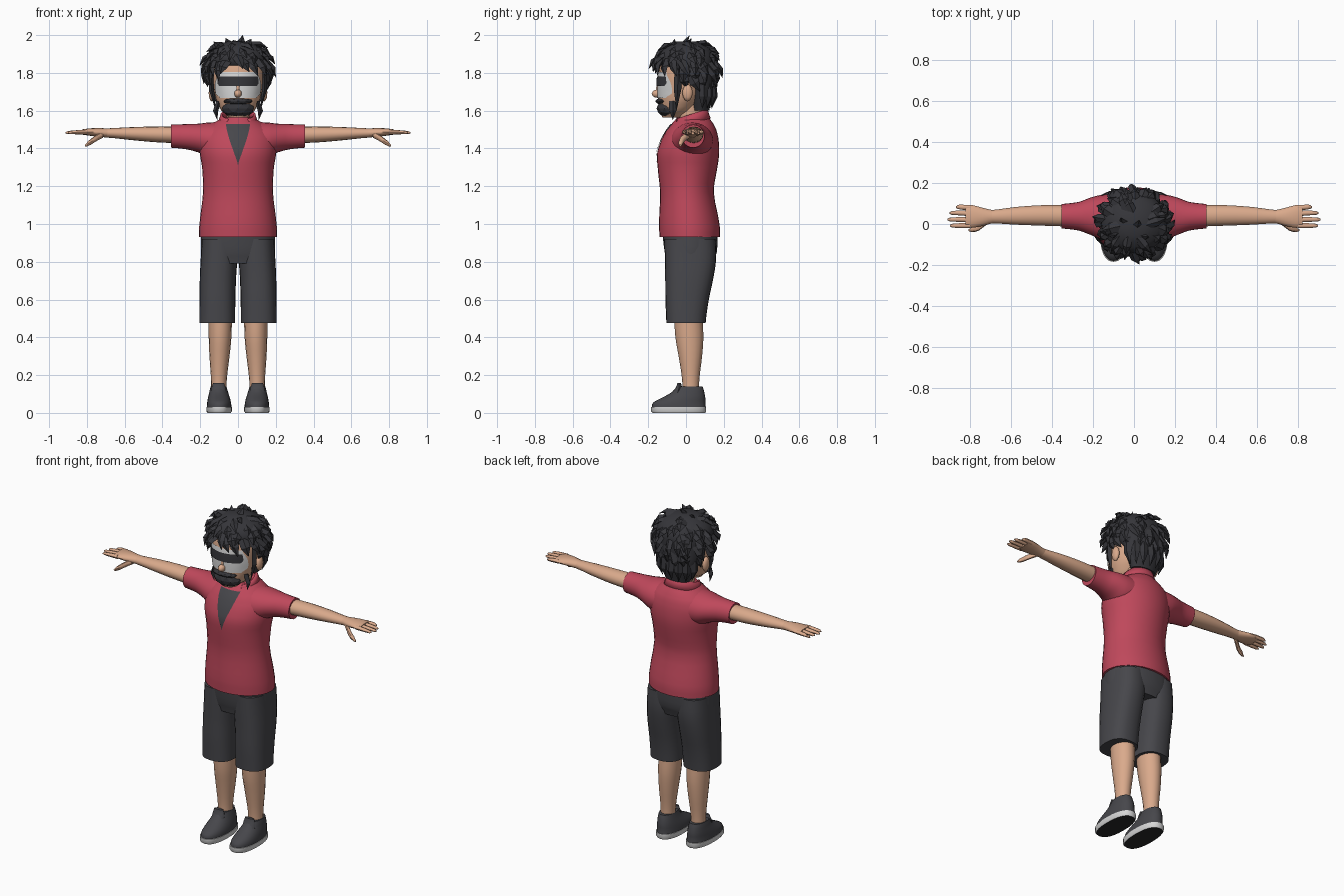
import bpy, bmesh, math, random
from mathutils import Vector

random.seed(4)


def material(name, *rgb):
    m = bpy.data.materials.new(name)
    m.diffuse_color = (*rgb, 1)
    return m


SKIN = material("skin", 0.70, 0.40, 0.26)
RED = material("red_cloth", 0.52, 0.065, 0.105)
DARK = material("charcoal_cloth", 0.062, 0.062, 0.07)
HAIR = material("black_hair", 0.036, 0.036, 0.042)
WHITE = material("off_white", 0.68, 0.68, 0.68)
BLACK = material("sole_black", 0.02, 0.02, 0.022)


def finish(name, bm, mats, smooth=True, rule=None):
    bmesh.ops.recalc_face_normals(bm, faces=bm.faces)
    for f in bm.faces:
        f.smooth = smooth
        if rule:
            f.material_index = rule(f)
    me = bpy.data.meshes.new(name)
    bm.to_mesh(me)
    bm.free()
    ob = bpy.data.objects.new(name, me)
    bpy.context.collection.objects.link(ob)
    for m in mats:
        me.materials.append(m)
    if smooth:
        bpy.ops.object.select_all(action='DESELECT')
        ob.select_set(True)
        bpy.context.view_layer.objects.active = ob
        bpy.ops.object.shade_smooth_by_angle(angle=math.radians(45))
    return ob


def refine(rings, n=3):
    """Smoothly interpolate between cross-sections."""
    out = []
    for i in range(len(rings) - 1):
        p = [rings[max(0, min(len(rings) - 1, i + k))] for k in (-1, 0, 1, 2)]
        for j in range(n):
            t = j / n
            row = [b + 0.5 * t * (c - a + t * (2*a - 5*b + 4*c - d + t * (3*(b - c) + d - a)))
                   for a, b, c, d in zip(*p)]
            row[0] = p[1][0] + t * (p[2][0] - p[1][0])
            out.append(row)
    return out + [list(rings[-1])]


def loft(name, rings, mats, axis='z', s=1, sides=24, power=2.0, n=3, rule=None):
    """Rings are (position on axis, centre a, centre b, radius a, radius b)."""
    bm = bmesh.new()
    loops = []
    for t, a, b, ra, rb in refine(rings, n):
        loop = []
        for k in range(sides):
            g = 2 * math.pi * k / sides
            c, d = math.cos(g), math.sin(g)
            u = a + ra * math.copysign(abs(c) ** (2 / power), c)
            v = b + rb * math.copysign(abs(d) ** (2 / power), d)
            loop.append(bm.verts.new((s * u, v, t) if axis == 'z' else (s * t, u, v)))
        loops.append(loop)
    for p, q in zip(loops, loops[1:]):
        for k in range(sides):
            bm.faces.new((p[k], p[k - 1], q[k - 1], q[k]))
    bm.faces.new(loops[0])
    bm.faces.new(loops[-1])
    return finish(name, bm, mats, rule=rule)


def patch(name, rings, rows, mat, off=0.005, cols=12):
    """Thin panel on the front of a loft; rows are (z, x from, x to)."""
    fine = refine(rings)
    bm = bmesh.new()
    grid = []
    for z, x0, x1 in refine(rows, 4):
        i = max(k for k in range(len(fine) - 1) if fine[k][0] <= z)
        t = (z - fine[i][0]) / (fine[i + 1][0] - fine[i][0])
        _, cx, cy, rx, ry = [p + t * (q - p) for p, q in zip(fine[i], fine[i + 1])]
        line = []
        for k in range(cols + 1):
            x = x0 + (x1 - x0) * k / cols
            y = cy - ry * math.sqrt(max(0, 1 - (x / rx) ** 2))
            line.append(bm.verts.new((x * 1.02, y - off, z)))
        grid.append(line)
    for p, q in zip(grid, grid[1:]):
        for k in range(cols):
            bm.faces.new((p[k], p[k + 1], q[k + 1], q[k]))
    return finish(name, bm, [mat])


def ball(name, centre, radii, mat, smooth=True, sub=3):
    bm = bmesh.new()
    bmesh.ops.create_icosphere(bm, subdivisions=sub, radius=1)
    for v in bm.verts:
        v.co = Vector([c + r * x for c, r, x in zip(centre, radii, v.co)])
    return finish(name, bm, [mat], smooth)


# Shirt body, dark undershirt and collar
torso = [(0.93, 0, 0.02, 0.207, 0.16), (1.0, 0, 0.017, 0.204, 0.16), (1.17, 0, 0.005, 0.185, 0.142),
         (1.3, 0, 0.008, 0.19, 0.158), (1.38, 0, 0.012, 0.203, 0.164), (1.45, 0, 0.022, 0.202, 0.15),
         (1.5, 0, 0.03, 0.175, 0.13), (1.535, 0, 0.035, 0.13, 0.107), (1.565, 0, 0.037, 0.085, 0.085)]
loft("shirt_body", torso, [RED], sides=32)
patch("undershirt", torso, [(1.315, -0.001, 0.001), (1.38, -0.022, 0.022), (1.46, -0.048, 0.048),
                            (1.53, -0.063, 0.063)], DARK)
bm = bmesh.new()
strip = []
for k in range(25):
    g = math.radians(-90 + 36 + 288 * k / 24)
    back = 0.5 + 0.5 * math.sin(g)
    strip.append([bm.verts.new((r * math.cos(g), 0.025 + r * 0.98 * math.sin(g), z)) for r, z in
                  ((0.108, 1.505 + 0.055 * back), (0.098, 1.535 + 0.05 * back), (0.092, 1.553 + 0.057 * back))])
for p, q in zip(strip, strip[1:]):
    for j in (0, 1):
        bm.faces.new((p[j], q[j], q[j + 1], p[j + 1]))
mod = finish("collar", bm, [RED]).modifiers.new("thickness", 'SOLIDIFY')
mod.thickness = 0.012

# Shorts: hips
loft("shorts_hips", [(0.79, 0, 0.022, 0.19, 0.12), (0.85, 0, 0.025, 0.197, 0.138),
                     (0.95, 0, 0.022, 0.194, 0.146)], [DARK], power=2.3)

# Head and neck
head = [(1.565, 0, -0.075, 0.05, 0.05), (1.60, 0, -0.055, 0.088, 0.085), (1.66, 0, -0.035, 0.117, 0.112),
        (1.74, 0, -0.02, 0.132, 0.128), (1.82, 0, -0.005, 0.138, 0.135), (1.9, 0, 0, 0.12, 0.12)]
loft("head", head, [SKIN])
loft("neck", [(1.46, 0, 0.03, 0.075, 0.07), (1.54, 0, 0.025, 0.062, 0.062), (1.64, 0, 0.015, 0.062, 0.065)], [SKIN])
ball("nose", (0, -0.152, 1.69), (0.02, 0.03, 0.022), SKIN, sub=2)
ball("nose_bridge", (0, -0.143, 1.72), (0.012, 0.015, 0.035), SKIN, sub=2)

# Painted eye mask and dark eye band
patch("face_mask", head, [(1.668, -0.095, 0.095), (1.69, -0.116, 0.116), (1.75, -0.118, 0.118),
                          (1.805, -0.1, 0.1)], WHITE, 0.004)
patch("eye_band", head, [(1.73, -0.098, 0.098), (1.745, -0.107, 0.107), (1.782, -0.104, 0.104)], HAIR, 0.009)

# Beard and moustache
ball("beard", (0, -0.096, 1.612), (0.088, 0.06, 0.048), HAIR, False, 2)
ball("moustache", (0, -0.128, 1.65), (0.08, 0.034, 0.018), HAIR, False, 2)

for s, side in ((-1, "left"), (1, "right")):
    # Arms and sleeves
    loft(side + "_sleeve", [(0.09, 0.03, 1.44, 0.115, 0.1), (0.16, 0.034, 1.445, 0.108, 0.092),
                            (0.21, 0.038, 1.455, 0.092, 0.076), (0.27, 0.038, 1.462, 0.07, 0.067),
                            (0.355, 0.038, 1.465, 0.06, 0.061)], [RED], 'x', s)
    loft(side + "_arm", [(0.32, 0.04, 1.472, 0.052, 0.044), (0.45, 0.042, 1.475, 0.05, 0.041),
                         (0.58, 0.04, 1.479, 0.043, 0.033), (0.7, 0.036, 1.482, 0.032, 0.024)],
         [SKIN], 'x', s, 16)
    loft(side + "_hand", [(0.69, 0.036, 1.482, 0.032, 0.024), (0.74, 0.035, 1.485, 0.044, 0.023),
                          (0.79, 0.037, 1.487, 0.055, 0.019), (0.825, 0.039, 1.487, 0.053, 0.014)],
         [SKIN], 'x', s, 16)
    for i, (y, end) in enumerate(((0.083, 0.872), (0.054, 0.902), (0.022, 0.912), (-0.008, 0.9))):
        loft(f"{side}_finger_{i + 1}", [(0.8, y * 0.95, 1.487, 0.013, 0.012), (0.85, y, 1.486, 0.012, 0.011),
                                        (end - 0.01, y, 1.484, 0.009, 0.008), (end, y, 1.483, 0.004, 0.004)],
             [SKIN], 'x', s, 8, n=2)
    loft(side + "_thumb", [(0.715, 0.015, 1.473, 0.015, 0.016), (0.76, -0.018, 1.449, 0.015, 0.017),
                           (0.795, -0.028, 1.425, 0.011, 0.013), (0.81, -0.03, 1.415, 0.004, 0.005)],
         [SKIN], 'x', s, 8, n=2)
    # Shorts legs, legs
    loft(side + "_shorts_leg", [(0.475, 0.11, 0.0, 0.095, 0.104), (0.6, 0.109, 0.006, 0.095, 0.115),
                                (0.72, 0.106, 0.018, 0.096, 0.128), (0.82, 0.1, 0.024, 0.097, 0.136),
                                (0.92, 0.097, 0.022, 0.095, 0.135)], [DARK], s=s, power=2.5)
    loft(side + "_leg", [(0.09, 0.102, 0.025, 0.04, 0.043), (0.18, 0.101, 0.025, 0.042, 0.046),
                         (0.3, 0.098, 0.023, 0.053, 0.062), (0.4, 0.095, 0.018, 0.06, 0.074),
                         (0.52, 0.094, 0.012, 0.062, 0.075)], [SKIN], s=s, sides=16)
    # Shoes
    loft(side + "_sole", [(0, 0.1, -0.038, 0.062, 0.14), (0.008, 0.1, -0.039, 0.067, 0.146),
                          (0.032, 0.1, -0.039, 0.067, 0.146)], [WHITE, BLACK], s=s, power=2.4, n=1,
         rule=lambda f: int(f.normal.z < -0.9))
    loft(side + "_shoe", [(0.03, 0.1, -0.038, 0.065, 0.143), (0.055, 0.1, -0.036, 0.063, 0.138),
                          (0.08, 0.101, -0.013, 0.058, 0.115), (0.105, 0.102, 0.008, 0.051, 0.09),
                          (0.125, 0.103, 0.016, 0.046, 0.077), (0.14, 0.103, 0.02, 0.042, 0.068)],
         [DARK], s=s, power=2.2, n=2)
    loft(side + "_shoe_tongue", [(0.09, 0.103, -0.05, 0.042, 0.025), (0.13, 0.103, -0.038, 0.038, 0.018),
                                 (0.157, 0.103, -0.036, 0.03, 0.01)], [DARK], s=s, sides=12)
    # Ears
    ball(side + "_ear", (s * 0.139, 0.008, 1.695), (0.017, 0.028, 0.046), SKIN, sub=2)

# Hair volume
loft("hair_cap", [(1.6, 0, 0.078, 0.08, 0.045), (1.66, 0, 0.082, 0.108, 0.055), (1.73, 0, 0.085, 0.13, 0.066),
                  (1.79, 0, 0.05, 0.146, 0.108), (1.84, 0, 0.012, 0.16, 0.148), (1.89, 0, 0.005, 0.158, 0.15),
                  (1.935, 0, 0.003, 0.122, 0.118), (1.965, 0, 0, 0.06, 0.06)], [HAIR], sides=20, n=2)


def tuft(bm, p, tip, normal, width):
    """Curved pointed lock from p to tip."""
    along = tip - p
    side = along.cross(normal).normalized() * width
    rows = []
    for t, w, h in ((0, 0.8, 0.1), (0.5, 0.75, 0.75)):
        c = p + along * t + normal * (0.018 * h)
        rows.append([bm.verts.new(c + side * w), bm.verts.new(c + normal * 0.014),
                     bm.verts.new(c - side * w), bm.verts.new(c - normal * 0.014)])
    end = bm.verts.new(tip)
    for k in range(4):
        bm.faces.new((rows[0][k - 1], rows[0][k], rows[1][k], rows[1][k - 1]))
        bm.faces.new((rows[1][k - 1], rows[1][k], end))
    bm.faces.new(rows[0])


# Layered locks swirling out from the crown
bm = bmesh.new()
for el, count in ((68, 7), (50, 12), (33, 16), (16, 18), (0, 18), (-16, 18)):
    for k in range(count):
        az = 2 * math.pi * (k + random.uniform(0.1, 0.9)) / count
        e = math.radians(el + random.uniform(-5, 5))
        n = Vector((math.cos(e) * math.cos(az), math.cos(e) * math.sin(az), math.sin(e)))
        if n.y < -0.25 and el < 10:
            continue
        p = Vector((0.155 * n.x, 0.004 + 0.148 * n.y, 1.83 + 0.13 * n.z))
        down = Vector((math.sin(e) * math.cos(az), math.sin(e) * math.sin(az), -math.cos(e)))
        swirl = Vector((-math.sin(az), math.cos(az), 0)) * random.uniform(-0.25, 0.6)
        tip = p + (down + swirl) * random.uniform(0.075, 0.105) + n * random.uniform(0.005, 0.028)
        tuft(bm, p, tip, n, random.uniform(0.025, 0.036))
# Nape, sideburn and crown locks
for k in range(7):
    a = math.radians(20 + 140 * k / 6)
    n = Vector((math.cos(a), math.sin(a), 0))
    p = Vector((0.125 * n.x, 0.06 + 0.085 * n.y, 1.74))
    tuft(bm, p, Vector((0.105 * n.x, 0.06 + 0.075 * n.y, 1.61)), n, 0.032)
for s in (-1, 1):
    tuft(bm, Vector((s * 0.136, -0.04, 1.82)), Vector((s * 0.118, -0.05, 1.6)), Vector((s, 0, 0)), 0.026)
    tuft(bm, Vector((s * 0.1, -0.07, 1.65)), Vector((s * 0.11, -0.07, 1.55)), Vector((s, 0, 0)), 0.025)
for x, y, tx, ty, z in ((0.01, 0, 0.025, 0.02, 2.0), (-0.04, 0.02, -0.065, 0.03, 1.985),
                        (0.04, -0.04, 0.07, -0.06, 1.98), (-0.08, -0.04, -0.13, -0.05, 1.965)):
    tuft(bm, Vector((x, y, 1.925)), Vector((tx, ty, z)), Vector((0, -1, 0.2)).normalized(), 0.028)
finish("hair_locks", bm, [HAIR], smooth=False)
